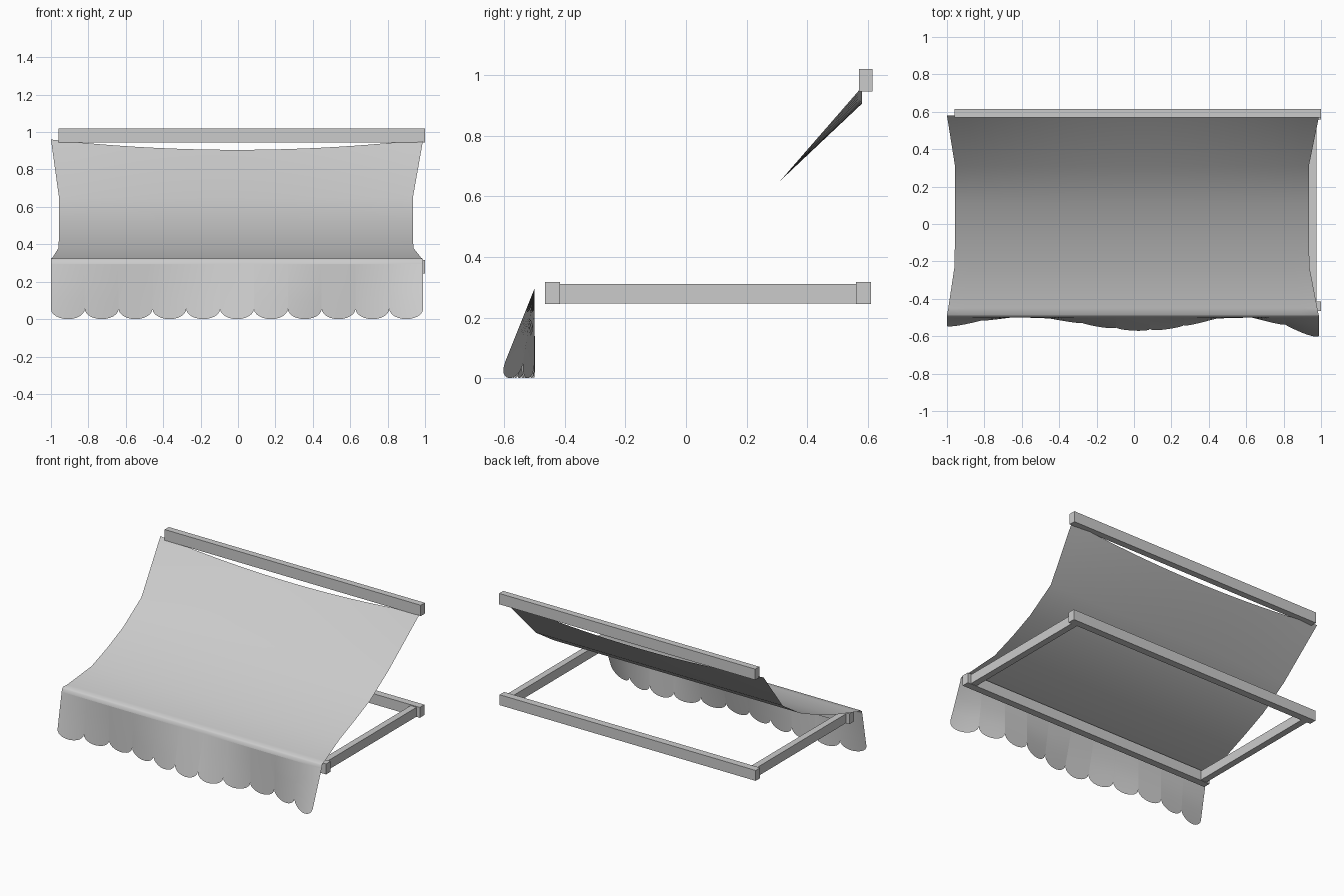
import bpy, bmesh, math

if "Cube" in bpy.data.objects:
    bpy.data.objects.remove(bpy.data.objects["Cube"], do_unlink=True)

grey = bpy.data.materials.new("light grey")
grey.use_nodes = True
grey.diffuse_color = (0.6, 0.6, 0.6, 1)
grey.node_tree.nodes["Principled BSDF"].inputs["Base Color"].default_value = (0.6, 0.6, 0.6, 1)


def finish(bm, name, smooth=False):
    mesh = bpy.data.meshes.new(name)
    bmesh.ops.recalc_face_normals(bm, faces=bm.faces)
    for f in bm.faces:
        f.smooth = smooth
    bm.to_mesh(mesh)
    bm.free()
    mesh.materials.append(grey)
    obj = bpy.data.objects.new(name, mesh)
    bpy.context.collection.objects.link(obj)
    return obj


def bar(name, x, y, z):
    bm = bmesh.new()
    bmesh.ops.create_cube(bm, size=1)
    for v in bm.verts:
        v.co = [lo + (c + 0.5) * (hi - lo) for c, (lo, hi) in zip(v.co, (x, y, z))]
    return finish(bm, name)


def lerp(a, b, t):
    return a + (b - a) * t


def skin(bm, rows):
    # Join rows of points into a grid of quads
    grid = [[bm.verts.new(p) for p in row] for row in rows]
    for a, b in zip(grid, grid[1:]):
        for i in range(len(a) - 1):
            bm.faces.new((a[i], b[i], b[i + 1], a[i + 1]))


# Wall rail and folding frame
LENGTH = (-0.96, 1.0)
bar("wall_rail", LENGTH, (0.57, 0.615), (0.945, 1.02))
bar("frame_back_bar", LENGTH, (0.56, 0.61), (0.245, 0.317))
bar("frame_front_bar", LENGTH, (-0.465, -0.415), (0.245, 0.317))
for side, x in (("left", 0.93), ("right", -0.935)):
    bar(side + "_arm", (x, x + 0.045), (-0.415, 0.56), (0.247, 0.311))

# Sagging canopy: y, z, right edge and left edge of each row
profile = [(0.58, 0.96, -1.0, 0.99), (0.31, 0.65, -0.957, 0.935),
           (0.11, 0.52, -0.957, 0.935), (-0.06, 0.445, -0.957, 0.935),
           (-0.23, 0.38, -0.96, 0.938), (-0.45, 0.327, -0.993, 0.98),
           (-0.485, 0.324, -1.0, 0.987), (-0.495, 0.315, -1.0, 0.99),
           (-0.5, 0.295, -1.0, 0.99)]
COLS = 22
rows = []
for r, (y, z, x0, x1) in enumerate(profile):
    row = []
    for i in range(COLS + 1):
        t = i / COLS
        sag = 0.055 * (1 - (2 * t - 1) ** 2) if r == 0 else 0
        row.append((lerp(x0, x1, t), y, z - sag))
    rows.append(row)
bm = bmesh.new()
skin(bm, rows)
finish(bm, "canopy", True)

# Hanging valance: separate scalloped strips swinging forward by varying amounts
swing = [0.055, 0.02, -0.002, 0.005, 0.035, 0.065, 0.075, 0.05, 0.005, 0.0, 0.045, 0.118]
STRIPS, STEPS = len(swing) - 1, 12
TOP = 0.295
width = 1.99 / STRIPS
bm = bmesh.new()
for s in range(STRIPS):
    rows = []
    for k in range(4):
        row = []
        for i in range(STEPS + 1):
            t = 0.5 - 0.5 * math.cos(math.pi * i / STEPS)
            hem = 0.055 * (1 - math.sqrt(max(0, 1 - (2 * t - 1) ** 2)))
            z = lerp(TOP, hem, k / 3)
            y = -0.5 - lerp(swing[s], swing[s + 1], t) * (TOP - z) / TOP
            row.append((-1 + (s + t) * width, y, z))
        rows.append(row)
    skin(bm, rows)
finish(bm, "scalloped_valance", True)
